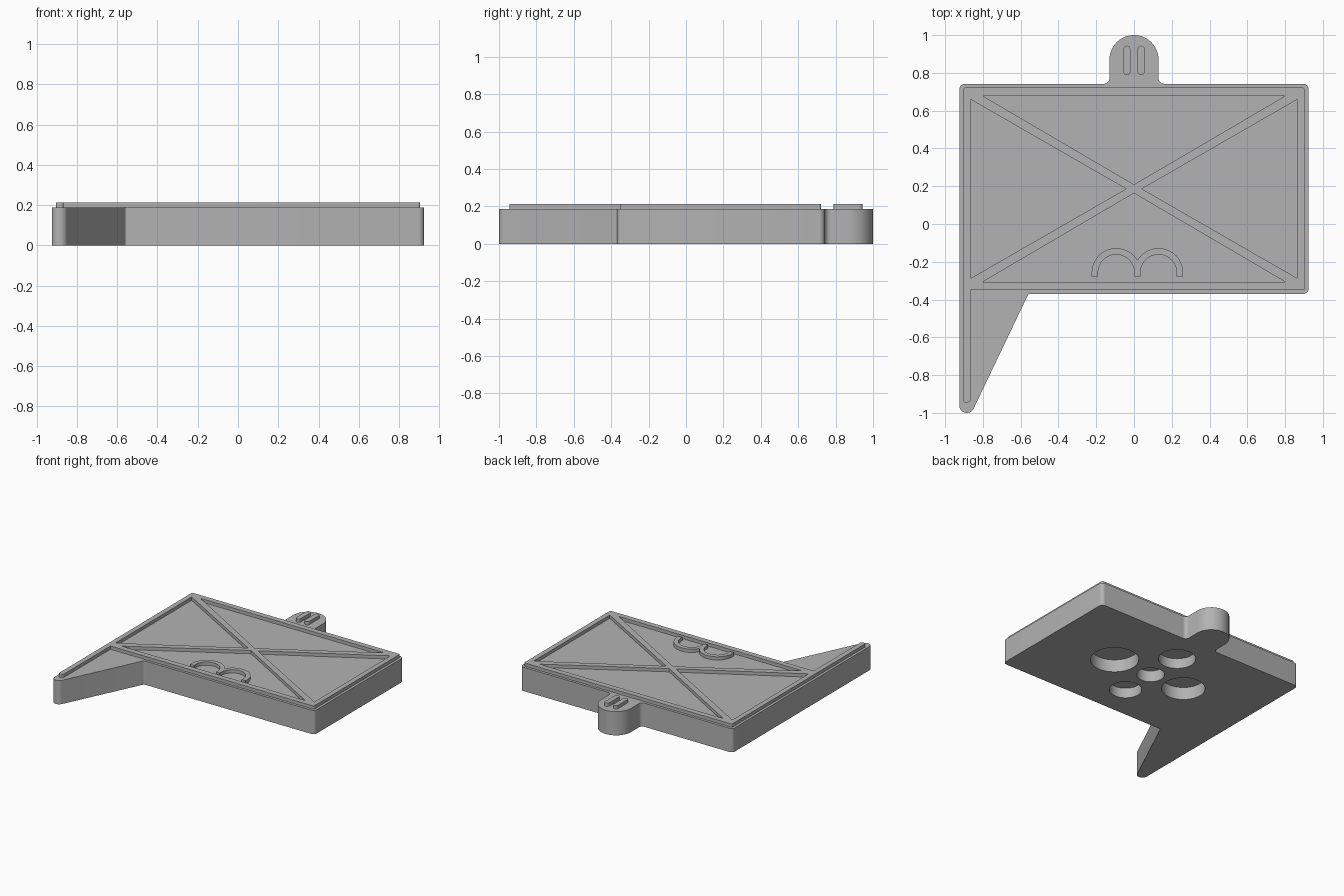
import bpy, bmesh, math
from mathutils import Vector

if "Cube" in bpy.data.objects:
    bpy.data.objects.remove(bpy.data.objects["Cube"], do_unlink=True)

BASE_Z, TOP_Z = 0.187, 0.213
MID_Y = 0.186

grey = bpy.data.materials.new("plain grey")
grey.use_nodes = True
COLOUR = (0.45, 0.45, 0.45, 1)
grey.diffuse_color = COLOUR
grey.node_tree.nodes["Principled BSDF"].inputs["Base Color"].default_value = COLOUR


def rounded(corners, steps=8):
    """Outline from (x, y, radius) corners, each rounded with an arc."""
    pts = []
    for i, (x, y, r) in enumerate(corners):
        p = Vector((x, y))
        if r == 0:
            pts.append(p)
            continue
        a = (Vector(corners[i - 1][:2]) - p).normalized()
        b = (Vector(corners[(i + 1) % len(corners)][:2]) - p).normalized()
        half = a.angle(b) / 2
        centre = p + (a + b).normalized() * (r / math.sin(half))
        start = p + a * (r / math.tan(half)) - centre
        end = p + b * (r / math.tan(half)) - centre
        sweep = math.pi - 2 * half
        for k in range(steps + 1):
            t = k / steps
            pts.append(centre + (start * math.sin((1 - t) * sweep)
                                 + end * math.sin(t * sweep)) / math.sin(sweep))
    return pts


def arc(cx, cy, r, a0, a1, n=24):
    angles = [math.radians(a0 + (a1 - a0) * k / n) for k in range(n + 1)]
    return [Vector((cx + r * math.cos(a), cy + r * math.sin(a))) for a in angles]


def prism(name, outline, z0, z1):
    bm = bmesh.new()
    face = bm.faces.new([bm.verts.new((p.x, p.y, z0)) for p in outline])
    top = bmesh.ops.extrude_face_region(bm, geom=[face])["geom"]
    bmesh.ops.translate(bm, vec=(0, 0, z1 - z0),
                        verts=[v for v in top if isinstance(v, bmesh.types.BMVert)])
    bmesh.ops.recalc_face_normals(bm, faces=bm.faces)
    mesh = bpy.data.meshes.new(name)
    bm.to_mesh(mesh)
    bm.free()
    mesh.materials.append(grey)
    obj = bpy.data.objects.new(name, mesh)
    bpy.context.collection.objects.link(obj)
    return obj


def activate(obj):
    bpy.ops.object.select_all(action="DESELECT")
    obj.select_set(True)
    bpy.context.view_layer.objects.active = obj


def cut(obj, cutter):
    mod = obj.modifiers.new("cut", "BOOLEAN")
    mod.operation, mod.object, mod.solver = "DIFFERENCE", cutter, "EXACT"
    activate(obj)
    bpy.ops.object.modifier_apply(modifier=mod.name)
    bpy.data.objects.remove(cutter, do_unlink=True)


def smooth(obj):
    activate(obj)
    bpy.ops.object.shade_smooth_by_angle(angle=math.radians(30))


# Base plate with pointed spur and rounded hanging tab
right_side = rounded([(-0.925, 0.742, 0.03), (-0.925, -0.925, 0), (-0.558, -0.37, 0.01),
                      (0.925, -0.37, 0.03), (0.925, 0.742, 0.03), (0.13, 0.742, 0.03),
                      (0.13, 0.87, 0), (-0.13, 0.87, 0), (-0.13, 0.742, 0.03)])
left_edge = [p for p in right_side if p.x < -0.88 and p.y > 0.7]
rest = [p for p in right_side if p.y > -0.9 and p not in left_edge]
tip = arc(-0.885, -0.96, 0.04, 180, 334, 16)
tab = arc(0, 0.87, 0.13, 0, 180, 32)
split = next(i for i, p in enumerate(rest) if p.y > 0.869)
body = prism("base_plate", left_edge + tip + rest[:split] + tab + rest[split + 2:], 0, BASE_Z)

# Round sockets in the underside
for x, y, r, depth in [(0, MID_Y, 0.10, 0.09), (0.34, MID_Y, 0.175, 0.10),
                       (-0.31, MID_Y, 0.157, 0.10), (0, 0.485, 0.135, 0.08),
                       (0, -0.095, 0.117, 0.08)]:
    cut(body, prism("socket_cutter", arc(x, y, r, 0, 354.375, 63), -0.05, depth))
smooth(body)

# Raised border with diagonal cross and a rib along the spur
frame = prism("raised_frame", rounded([
    (-0.905, 0.722, 0.012), (-0.905, -0.945, 0.015), (-0.866, -0.945, 0.015),
    (-0.866, -0.35, 0), (0.905, -0.35, 0.012), (0.905, 0.722, 0.012)]), BASE_Z, TOP_Z)
for s in (1, -1):
    wide = [(0.80 * s, 0.492 * s), (-0.80 * s, 0.492 * s), (0, 0.023 * s)]
    tall = [(0.866 * s, 0.474 * s), (0.866 * s, -0.474 * s), (0.042 * s, 0)]
    for tri in (wide, tall):
        cut(frame, prism("pocket_cutter", [Vector((x, y + MID_Y)) for x, y in tri],
                         BASE_Z - 0.05, TOP_Z + 0.05))
smooth(frame)

# Twin arches as one ribbon
foot, gap = -0.277, 0.112
cx, cy, outer, inner = 0.018, -0.258, 0.13, 0.096
meet = math.degrees(math.acos(gap / outer))
ribbon = [Vector((cx - gap - outer, foot))]
ribbon += arc(cx - gap, cy, outer, 180, meet)
ribbon += arc(cx + gap, cy, outer, 180 - meet, 0)[1:]
ribbon += [Vector((cx + gap + outer, foot)), Vector((cx + gap + inner, foot))]
ribbon += arc(cx + gap, cy, inner, 0, 180)
ribbon += [Vector((cx + gap - inner, foot)), Vector((cx - gap + inner, foot))]
ribbon += arc(cx - gap, cy, inner, 0, 180)
ribbon += [Vector((cx - gap - inner, foot))]
smooth(prism("twin_arches", ribbon, BASE_Z, TOP_Z))

# Two rounded bars on the tab
for side, s in (("left", 1), ("right", -1)):
    x = 0.038 * s
    bar = arc(x, 0.925, 0.019, 0, 180, 12) + arc(x, 0.808, 0.019, 180, 360, 12)
    smooth(prism("tab_bar_" + side, bar, BASE_Z, TOP_Z))
